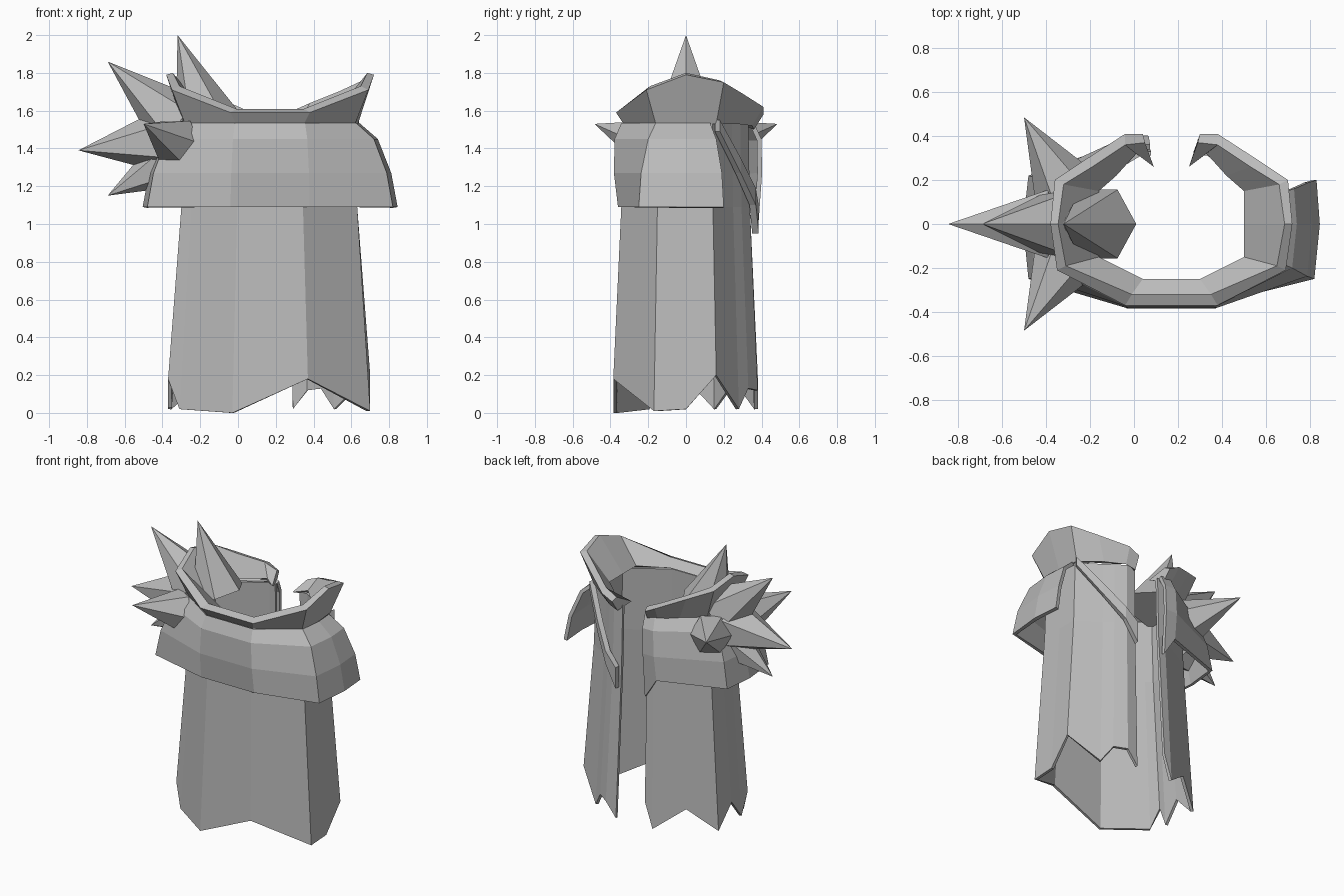
import bpy, math
from mathutils import Vector

if "Cube" in bpy.data.objects:
    bpy.data.objects.remove(bpy.data.objects["Cube"])

CX = 0.17  # centre line of the garment
mat = bpy.data.materials.new("plain grey")
mat.diffuse_color = (0.5, 0.5, 0.5, 1)
mat.use_nodes = True
mat.node_tree.nodes["Principled BSDF"].inputs["Base Color"].default_value = mat.diffuse_color


def make(name, verts, faces, thick=0.0):
    me = bpy.data.meshes.new(name)
    me.from_pydata(verts, [], faces)
    me.materials.append(mat)
    ob = bpy.data.objects.new(name, me)
    bpy.context.collection.objects.link(ob)
    if thick:
        m = ob.modifiers.new("thickness", 'SOLIDIFY')
        m.thickness = thick
        m.offset = -1
    return ob


def loft(name, rows, thick=0.0, closed=False):
    """Skin between rows of points; closed joins last row to first and caps the ends."""
    n = len(rows[0])
    k = len(rows)
    faces = []
    for r in range(k if closed else k - 1):
        a, b = r * n, (r + 1) % k * n
        faces += [(a + i, a + i + 1, b + i + 1, b + i) for i in range(n - 1)]
    if closed:
        faces += [tuple(r * n for r in range(k)),
                  tuple(r * n + n - 1 for r in reversed(range(k)))]
    return make(name, [p for row in rows for p in row], faces, thick)


# Cape: jagged hem from the back slit, round the left, front and right side
hem = [(.06, .38, .2), (0, .38, .02), (-.19, .27, .17), (-.37, .16, .02),
       (-.37, .01, .17), (-.37, -.1, .03), (-.37, -.17, .18), (-.31, -.21, .02),
       (-.03, -.385, 0), (.37, -.385, .18), (.70, -.17, .01), (.70, 0, .02),
       (.70, .16, .2), (.52, .28, .02), (.45, .33, .13), (.37, .38, .12), (.29, .38, .02)]


def ring(z, kx, ky):
    return [(CX + (x - CX) * kx, y * ky, z) for x, y, _ in hem]


loft("cape", [hem, ring(1.09, .87, .89), ring(1.53, .84, .87)], 0.02)

# Mantle over the shoulders, bulging and then drawn in to the neck
base = [(.06, .38), (-.03, .38), (-.48, .22), (-.505, 0), (-.48, -.25), (-.04, -.36),
        (.38, -.36), (.82, -.25), (.845, 0), (.83, .2)]
rows = []
for z, kx, kside, kfront in ((1.09, 1, 1, 1), (1.27, .95, .95, 1.06),
                             (1.45, .845, .8, 1.05), (1.535, .70, .64, .95)):
    row = []
    for i, (x, y) in enumerate(base):
        side = abs(x - CX) > .4
        zz = .95 if (i == 0 and z == 1.09) else z
        kk = kx if side else 1 - (1 - kx) * .4
        row.append((CX + (x - CX) * kk, y * (kside if side else kfront), zz))
    rows.append(row)
loft("mantle", rows, 0.025)

# Collar: half cross-section rows from front to back, mirrored about the centre line
outer_base = [(.35, -.33, 1.53), (.62, -.16, 1.53), (.635, 0, 1.53), (.62, .16, 1.53),
              (.48, .27, 1.53), (.36, .35, 1.52), (.29, .36, 1.5)]
outer_top = [(.38, -.37, 1.59), (.69, -.21, 1.71), (.72, 0, 1.79), (.70, .2, 1.75),
             (.55, .3, 1.69), (.38, .41, 1.62), (.30, .41, 1.58)]
inner_top = [(.35, -.32, 1.61), (.65, -.19, 1.73), (.685, 0, 1.8), (.66, .18, 1.76),
             (.53, .26, 1.7), (.38, .36, 1.64), (.29, .37, 1.6)]
inner_base = [(.30, -.25, 1.57), (.50, -.15, 1.57), (.50, 0, 1.57), (.50, .15, 1.57),
              (.42, .22, 1.56), (.33, .32, 1.55), (.25, .26, 1.54)]


def mirrored(half):
    return [(2 * CX - x, y, z) for x, y, z in reversed(half)] + half


loft("collar", [mirrored(h) for h in (outer_base, outer_top, inner_top, inner_base)], closed=True)

# Strap running diagonally down the right of the back
loft("back_strap", [
    [(.64, .18, 1.49), (.5, .29, 1.27), (.38, .37, 1.1), (.29, .385, .95)],
    [(.64, .18, 1.55), (.5, .29, 1.35), (.38, .37, 1.19), (.29, .385, 1.1)]], 0.035)


# Shoulder spikes: six-sided pyramids
def spike(name, centre, tip, radius, sides=6):
    c, t = Vector(centre), Vector(tip)
    d = (t - c).normalized()
    u = d.cross(Vector((0, 1, 0)) if abs(d.y) < .6 else Vector((0, 0, 1))).normalized()
    w = d.cross(u)
    vs = [c + (u * math.cos(a) + w * math.sin(a)) * radius
          for a in (2 * math.pi * i / sides for i in range(sides))]
    make(name, vs + [t], [(i, (i + 1) % sides, sides) for i in range(sides)]
         + [tuple(reversed(range(sides)))])


spike("neck_spike", (-.16, 0, 1.53), (-.32, 0, 2.0), .18)
spike("upper_spike", (-.32, 0, 1.53), (-.69, 0, 1.86), .18)
spike("outer_spike", (-.38, 0, 1.44), (-.845, 0, 1.39), .18)
spike("lower_spike", (-.40, 0, 1.31), (-.69, 0, 1.15), .13)
spike("front_spike", (-.33, -.19, 1.43), (-.5, -.485, 1.53), .14)
spike("back_spike", (-.33, .19, 1.43), (-.5, .485, 1.53), .14)
